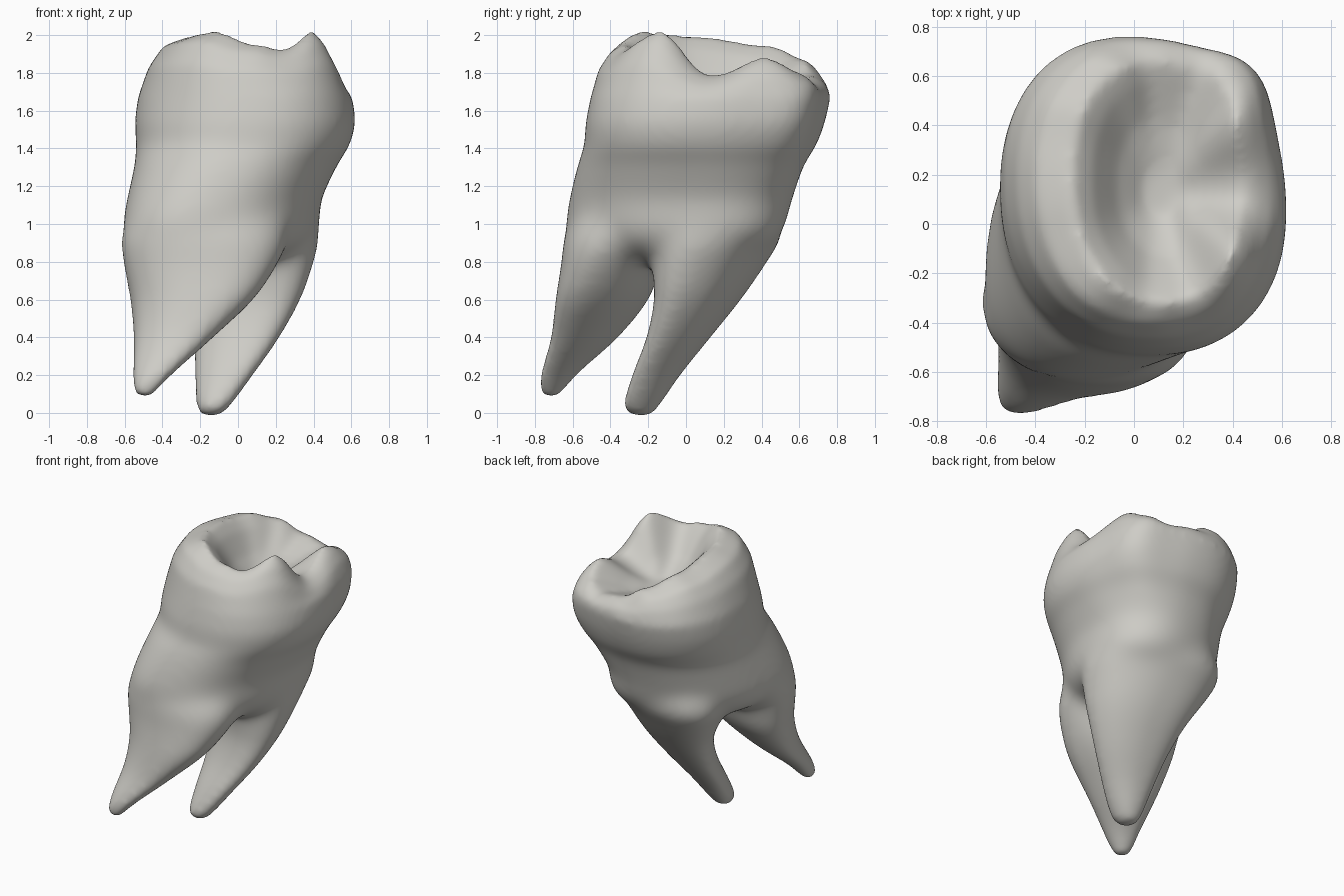
import bpy, bmesh
from math import cos, pi, radians, exp, copysign

cube = bpy.data.objects.get("Cube")
if cube:
    bpy.data.objects.remove(cube)

SEG = 72
PIT = 1.67

# Height of the chewing rim around the crown: (angle, z)
RIM = [(-32, 2.03), (0, 1.79), (30, 1.89), (50, 1.81), (64, 1.76), (92, 1.79),
       (120, 1.88), (155, 1.95), (197, 2.0), (236, 2.025), (270, 1.96), (290, 1.93), (328, 2.03)]


def rim_height(t):
    deg = (t * 180 / pi + 32) % 360 - 32
    for (a, za), (b, zb) in zip(RIM, RIM[1:]):
        if a <= deg <= b:
            f = (1 - cos(pi * (deg - a) / (b - a))) / 2
            return za + (zb - za) * f
    return RIM[0][1]


def full_cos(t):
    """Cosine with fuller shoulders, for slightly squared ellipses."""
    return copysign(abs(cos(t)) ** 0.9, cos(t))


def ring(bm, x0, x1, y0, y1, phase, corner, height):
    """Slanted ellipse inside a bounding box; corner swells the back left side."""
    verts = []
    for i in range(SEG):
        t = 2 * pi * i / SEG
        k = 1 + corner * exp(-((t - radians(47)) / 0.3) ** 2)
        x = (x0 + x1) / 2 + k * (x1 - x0) / 2 * full_cos(t)
        y = (y0 + y1) / 2 + k * (y1 - y0) / 2 * full_cos(t - radians(phase))
        verts.append(bm.verts.new((x, y, height(t))))
    return verts


def loft(bm, rings):
    """Skin a stack of rings from bottom to top and cap both ends."""
    for low, high in zip(rings, rings[1:]):
        for i in range(SEG):
            j = (i + 1) % SEG
            bm.faces.new((low[i], low[j], high[j], high[i]))
    bm.faces.new(rings[0][::-1])
    bm.faces.new(rings[-1])


def flat_rings(bm, rows, steps=4):
    """Level rings, with extra ones eased in between the given rows."""
    rings = []
    padded = [rows[0]] + rows + [rows[-1]]
    for a, b, c, d in zip(padded, padded[1:], padded[2:], padded[3:]):
        for s in range(steps):
            f = s / steps
            row = [q + f / 2 * (r - p + f * (2 * p - 5 * q + 4 * r - v + f * (3 * (q - r) + v - p)))
                   for p, q, r, v in zip(a, b, c, d)]
            rings.append(ring(bm, *row[1:], lambda t: row[0]))
    rings.append(ring(bm, *rows[-1][1:], lambda t: rows[-1][0]))
    return rings


bm = bmesh.new()

# Trunk and crown wall: z, x range, y range, slant, corner swell
trunk = flat_rings(bm, [
    (0.80, -0.40, 0.24, -0.42, 0.28, 70, 0),
    (0.88, -0.55, 0.37, -0.58, 0.44, 74, 0),
    (0.98, -0.61, 0.43, -0.635, 0.52, 76, 0),
    (1.12, -0.59, 0.44, -0.62, 0.56, 80, 0),
    (1.30, -0.55, 0.52, -0.575, 0.62, 86, 0.04),
    (1.42, -0.54, 0.59, -0.54, 0.69, 92, 0.08),
    (1.54, -0.545, 0.62, -0.53, 0.735, 94, 0.11),
    (1.67, -0.53, 0.605, -0.505, 0.765, 95, 0.13)])

# Shoulder, cusps and basin: x range, y range, share of rim height, share of pit depth
for x0, x1, y0, y1, rise, sink in [
        (-0.475, 0.56, -0.465, 0.75, 0.5, 0), (-0.40, 0.50, -0.40, 0.71, 0.84, 0),
        (-0.25, 0.44, -0.32, 0.66, 1, 0), (-0.17, 0.38, -0.25, 0.58, 1, 0.22),
        (-0.07, 0.27, -0.12, 0.42, 1, 0.68), (0.04, 0.17, 0.04, 0.22, 1, 1)]:
    def height(t):
        top = 1.67 + rise * (rim_height(t) - 1.67)
        return top + sink * (PIT - top)
    trunk.append(ring(bm, x0, x1, y0, y1, 93, 0.13, height))
loft(bm, trunk)

# Front root
loft(bm, flat_rings(bm, [
    (0.085, -0.53, -0.46, -0.75, -0.68, 100, 0),
    (0.13, -0.555, -0.42, -0.775, -0.64, 100, 0),
    (0.22, -0.56, -0.33, -0.765, -0.56, 105, 0),
    (0.40, -0.555, -0.13, -0.715, -0.36, 110, 0),
    (0.60, -0.57, 0.08, -0.69, -0.20, 108, 0),
    (0.80, -0.61, 0.22, -0.66, -0.12, 102, 0),
    (0.95, -0.615, 0.27, -0.64, -0.04, 95, 0),
    (1.15, -0.50, 0.24, -0.53, 0.0, 90, 0)]))

# Back root
loft(bm, flat_rings(bm, [
    (-0.015, -0.19, -0.10, -0.28, -0.19, 95, 0),
    (0.04, -0.22, -0.04, -0.33, -0.14, 100, 0),
    (0.20, -0.23, 0.08, -0.285, -0.03, 110, 0),
    (0.40, -0.24, 0.22, -0.21, 0.13, 115, 0),
    (0.60, -0.29, 0.33, -0.17, 0.29, 115, 0),
    (0.80, -0.40, 0.405, -0.18, 0.43, 110, 0),
    (0.95, -0.46, 0.43, -0.18, 0.51, 104, 0),
    (1.15, -0.40, 0.36, -0.15, 0.48, 95, 0)]))

mesh = bpy.data.meshes.new("tooth")
bm.to_mesh(mesh)
bm.free()
tooth = bpy.data.objects.new("tooth", mesh)
bpy.context.collection.objects.link(tooth)
bpy.ops.object.select_all(action='DESELECT')
tooth.select_set(True)
bpy.context.view_layer.objects.active = tooth

# Warm grey enamel
enamel = bpy.data.materials.new("enamel")
enamel.use_nodes = True
color = (0.62, 0.61, 0.57, 1)
enamel.diffuse_color = color
enamel.node_tree.nodes["Principled BSDF"].inputs["Base Color"].default_value = color
mesh.materials.append(enamel)

# Fuse trunk and roots into one skin
fuse = tooth.modifiers.new("fuse", 'REMESH')
fuse.mode = 'VOXEL'
fuse.voxel_size = 0.02
bpy.ops.object.modifier_apply(modifier="fuse")

# Blend the band where the roots leave the trunk, then soften everything
band = tooth.vertex_groups.new(name="root_junction")
for v in tooth.data.vertices:
    band.add([v.index], max(0, 1 - (abs(v.co.z - 0.95) / 0.3) ** 2), 'REPLACE')
for name, group, count in [("blend", band.name, 60), ("soften", "", 16)]:
    smooth = tooth.modifiers.new(name, 'SMOOTH')
    smooth.factor = 0.5
    smooth.iterations = count
    smooth.vertex_group = group
    bpy.ops.object.modifier_apply(modifier=name)
bpy.ops.object.shade_smooth()
